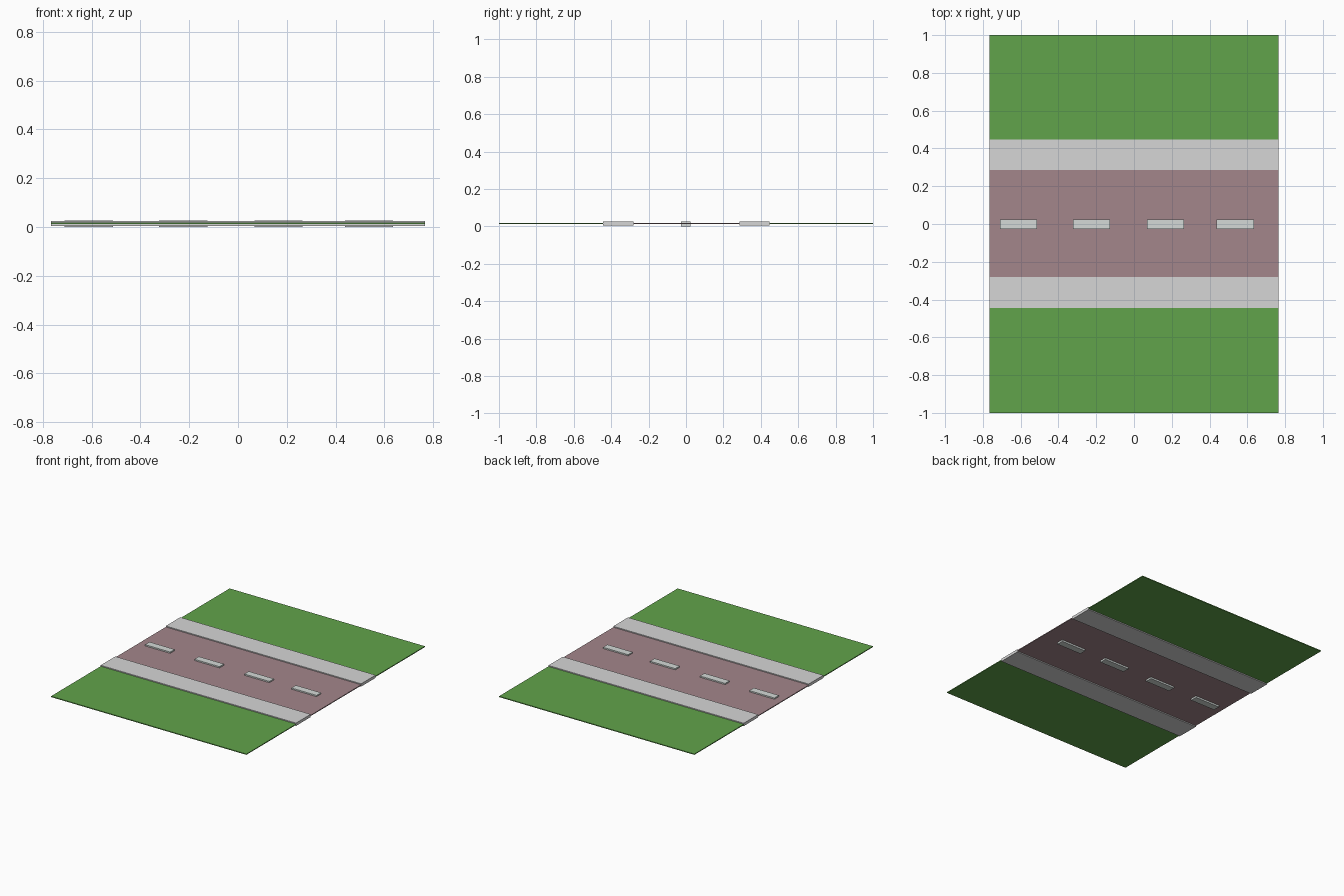
import bpy

cube = bpy.data.objects.get("Cube")
if cube:
    bpy.data.objects.remove(cube, do_unlink=True)


def material(name, rgb):
    mat = bpy.data.materials.new(name)
    mat.use_nodes = True
    color = (*rgb, 1)
    mat.diffuse_color = color
    bsdf = next(n for n in mat.node_tree.nodes if n.type == "BSDF_PRINCIPLED")
    bsdf.inputs["Base Color"].default_value = color
    bsdf.inputs["Roughness"].default_value = 0.8
    return mat


def slab(name, x, y, z, mat):
    """Box spanning the given (low, high) range on each axis."""
    spans = (x, y, z)
    bpy.ops.mesh.primitive_cube_add(size=1, location=[(a + b) / 2 for a, b in spans])
    obj = bpy.context.object
    obj.name = name
    obj.scale = [b - a for a, b in spans]
    bpy.ops.object.transform_apply(location=False, rotation=False, scale=True)
    obj.data.materials.append(mat)
    return obj


grass = material("grass green", (0.12, 0.37, 0.07))
asphalt = material("dusty mauve road", (0.366, 0.238, 0.258))
concrete = material("pavement grey", (0.67, 0.67, 0.67))
paint = material("marking pale grey", (0.66, 0.70, 0.68))

WIDTH = (-0.766, 0.766)
GROUND = (0.012, 0.018)
KERB = (0.005, 0.025)

# Road surface between the pavements
slab("road", WIDTH, (-0.28, 0.285), GROUND, asphalt)

# Pavements and lawns on both sides
slab("front_pavement", WIDTH, (-0.444, -0.28), KERB, concrete)
slab("back_pavement", WIDTH, (0.285, 0.447), KERB, concrete)
slab("front_lawn", WIDTH, (-1, -0.444), GROUND, grass)
slab("back_lawn", WIDTH, (0.447, 1), GROUND, grass)

# Raised centre-line dashes, which also pass through the road
for i, x in enumerate((-0.71, -0.323, 0.068, 0.438)):
    slab(f"lane_dash_{i + 1}", (x, x + 0.197), (-0.027, 0.023), (0, 0.027), paint)
